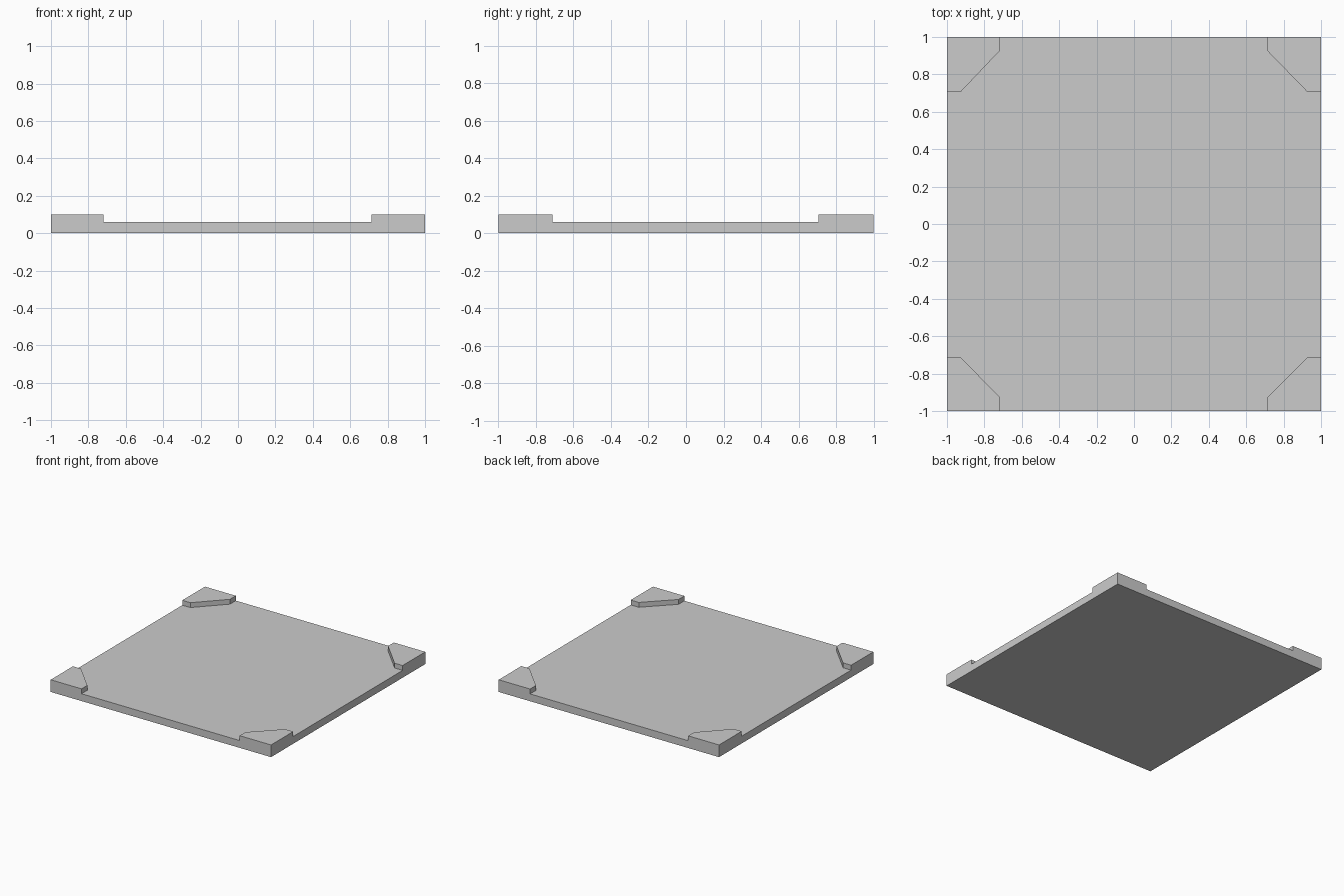
import bpy, bmesh, math

if "Cube" in bpy.data.objects:
    bpy.data.objects.remove(bpy.data.objects["Cube"])

PLATE, RAISED = 0.06, 0.10

bm = bmesh.new()


def corner_outline(sx, sy):
    # pentagon at one corner: corner point, then along the x edge round to the y edge
    ix = 0.72 if sx < 0 else 0.715
    iy = 0.712 if sy < 0 else 0.706
    pts = [(1, 1), (ix, 1), (ix, 0.924), (0.927, iy), (1, iy)]
    return [bm.verts.new((sx * x, sy * y, 0)) for x, y in pts]


def raise_faces(faces, height):
    res = bmesh.ops.extrude_face_region(bm, geom=faces)["geom"]
    bmesh.ops.translate(bm, vec=(0, 0, height),
                        verts=[g for g in res if isinstance(g, bmesh.types.BMVert)])
    old = [f for f in faces if f.is_valid]
    if old:
        bmesh.ops.delete(bm, geom=old, context='FACES')
    return [g for g in res if isinstance(g, bmesh.types.BMFace)]


# flat footprint: four corner pads and the field between them
sheet, field = [], []
for sx, sy in ((-1, -1), (1, -1), (1, 1), (-1, 1)):
    v = corner_outline(sx, sy)
    sheet.append(bm.faces.new(v if sx * sy > 0 else v[::-1]))
    field += v[4:0:-1] if sx * sy > 0 else v[1:]
sheet.append(bm.faces.new(field))

# plate thickness, then the raised corner pads
top = raise_faces(sheet, PLATE)
raise_faces([f for f in top if len(f.verts) == 5], RAISED - PLATE)

# close the underside and merge flat areas
bmesh.ops.holes_fill(bm, edges=[e for e in bm.edges if e.is_boundary], sides=0)
bmesh.ops.dissolve_limit(bm, angle_limit=math.radians(1), verts=bm.verts[:], edges=bm.edges[:])
bmesh.ops.recalc_face_normals(bm, faces=bm.faces[:])

mesh = bpy.data.meshes.new("plate_with_corner_pads")
bm.to_mesh(mesh)
bm.free()
bpy.context.collection.objects.link(bpy.data.objects.new("plate_with_corner_pads", mesh))
